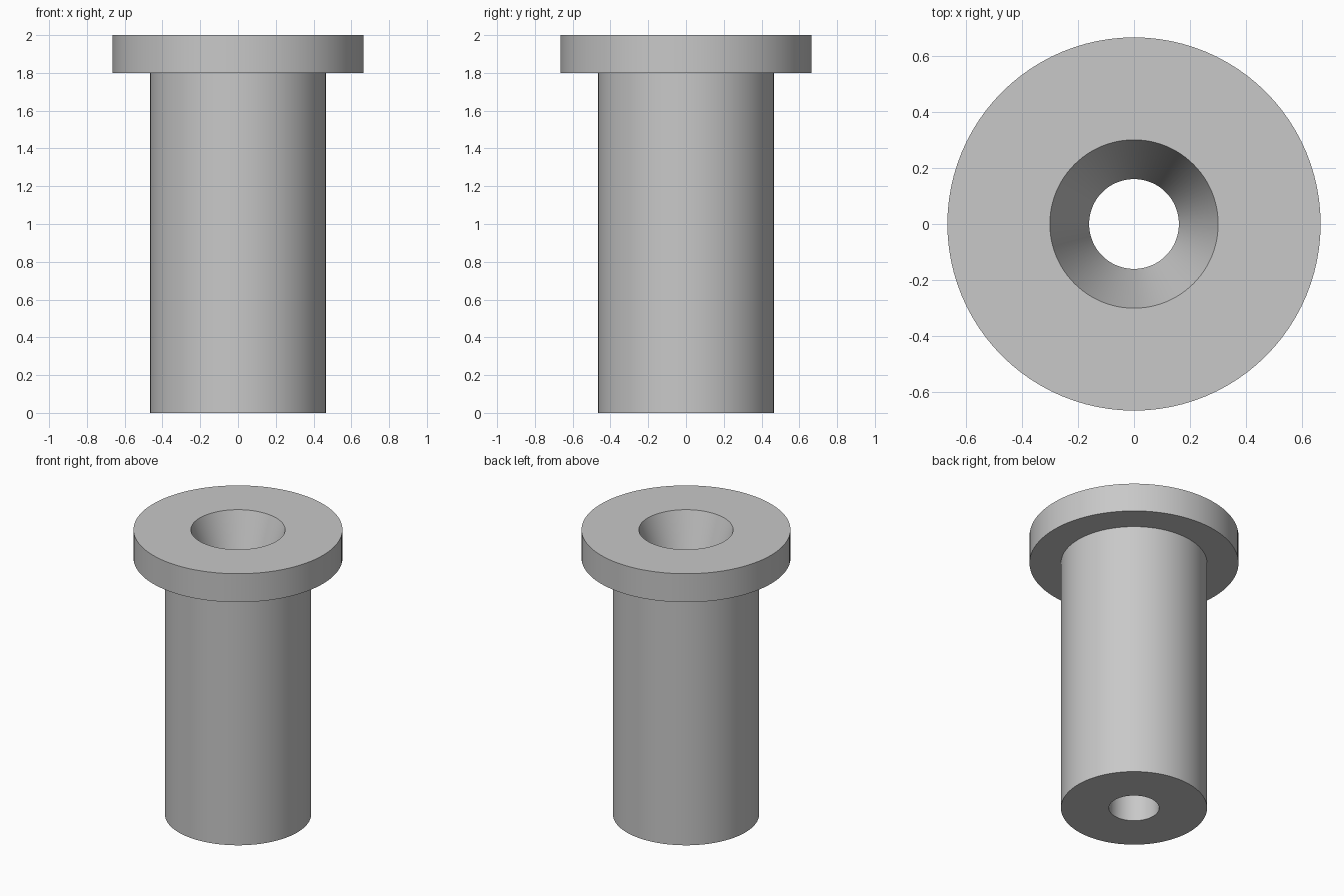
import bpy, bmesh, math

cube = bpy.data.objects.get("Cube")
if cube:
    bpy.data.objects.remove(cube, do_unlink=True)

SEGMENTS = 96

# Plain grey metal
grey = bpy.data.materials.new("grey_metal")
grey.use_nodes = True
colour = (0.58, 0.58, 0.58, 1)
grey.diffuse_color = colour
grey.node_tree.nodes["Principled BSDF"].inputs["Base Color"].default_value = colour


def lathe(name, profile):
    """Spin a closed (radius, height) profile around the z axis."""
    bm = bmesh.new()
    verts = [bm.verts.new((r, 0, z)) for r, z in profile]
    edges = [bm.edges.new((a, b)) for a, b in zip(verts, verts[1:] + verts[:1])]
    bmesh.ops.spin(bm, geom=verts + edges, cent=(0, 0, 0), axis=(0, 0, 1),
                   angle=math.tau, steps=SEGMENTS, use_merge=True)
    bmesh.ops.remove_doubles(bm, verts=bm.verts, dist=0.0001)
    bmesh.ops.recalc_face_normals(bm, faces=bm.faces)
    mesh = bpy.data.meshes.new(name)
    bm.to_mesh(mesh)
    bm.free()
    mesh.materials.append(grey)
    obj = bpy.data.objects.new(name, mesh)
    bpy.context.collection.objects.link(obj)
    bpy.ops.object.select_all(action="DESELECT")
    obj.select_set(True)
    bpy.context.view_layer.objects.active = obj
    bpy.ops.object.shade_smooth_by_angle(angle=math.radians(15))
    return obj


bore, mouth, body, flange = 0.16, 0.30, 0.465, 0.665
top, flange_base, taper_base = 2.0, 1.8, 1.6

# Flanged sleeve with a through bore and a tapered mouth
lathe("flanged_bushing", [
    (bore, 0), (body, 0), (body, flange_base), (flange, flange_base),
    (flange, top), (mouth, top), (bore, taper_base),
])
